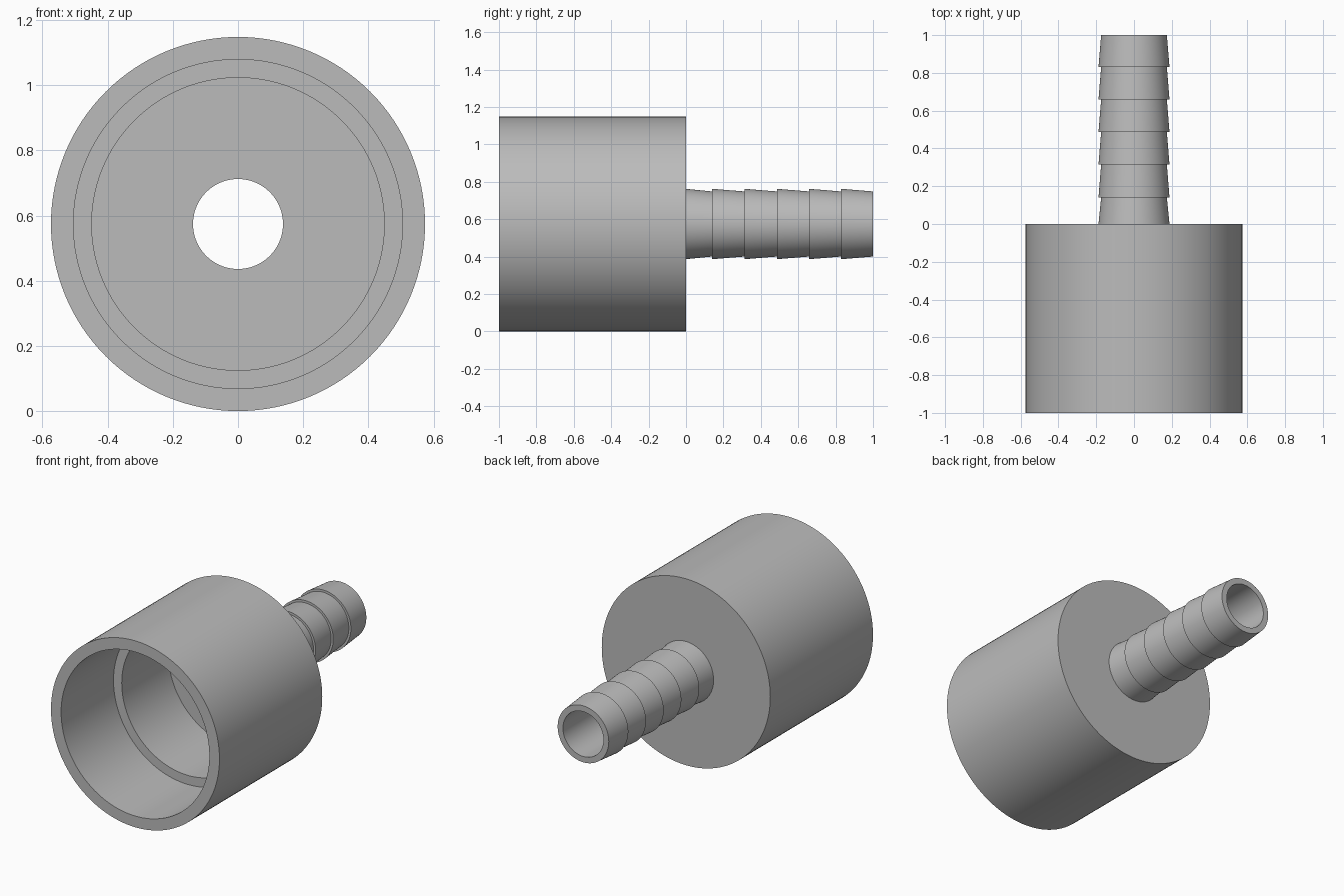
import bpy
import bmesh
import math
from mathutils import Matrix, Vector

default = bpy.data.objects.get("Cube")
if default:
    bpy.data.objects.remove(default, do_unlink=True)

SEGMENTS = 128
BODY_R, BORE_R = 0.574, 0.138
MOUTH_R, SOCKET_R = 0.505, 0.449
BARB_WIDE, BARB_NARROW = 0.188, 0.174

grey = bpy.data.materials.new("plain grey")
grey.use_nodes = True
colour = (0.5, 0.5, 0.5, 1)
grey.diffuse_color = colour
grey.node_tree.nodes["Principled BSDF"].inputs["Base Color"].default_value = colour


def lathe(name, profile):
    """Spin a closed (radius, y) profile about the y axis."""
    bm = bmesh.new()
    verts = [bm.verts.new((r, y, 0)) for r, y in profile]
    edges = [bm.edges.new((a, b)) for a, b in zip(verts, verts[1:] + verts[:1])]
    bmesh.ops.spin(bm, geom=verts + edges, cent=(0, 0, 0), axis=(0, 1, 0),
                   angle=math.tau, steps=SEGMENTS, use_merge=True)
    bmesh.ops.remove_doubles(bm, verts=bm.verts, dist=0.0001)
    bmesh.ops.recalc_face_normals(bm, faces=bm.faces)
    bmesh.ops.transform(bm, matrix=Matrix.Translation(Vector((0, 0, BODY_R))), verts=bm.verts)
    mesh = bpy.data.meshes.new(name)
    bm.to_mesh(mesh)
    bm.free()
    mesh.materials.append(grey)
    obj = bpy.data.objects.new(name, mesh)
    bpy.context.collection.objects.link(obj)
    return obj


# Stepped socket: mouth, ledge, inner chamber, floor and through bore
profile = [(BODY_R, -1), (MOUTH_R, -1), (MOUTH_R, -0.49), (SOCKET_R, -0.49),
           (SOCKET_R, -0.035), (BORE_R, -0.035), (BORE_R, 1)]

# Barbs from the tip back to the socket, each flaring towards the socket
stops = [1, 0.83, 0.658, 0.486, 0.314, 0.14, 0]
for tip, root in zip(stops, stops[1:]):
    profile += [(BARB_NARROW, tip), (BARB_WIDE, root)]

# Back shoulder of the socket
profile.append((BODY_R, 0))

fitting = lathe("hose_fitting", profile)
bpy.ops.object.select_all(action='DESELECT')
fitting.select_set(True)
bpy.context.view_layer.objects.active = fitting
bpy.ops.object.shade_smooth_by_angle(angle=math.radians(30))
